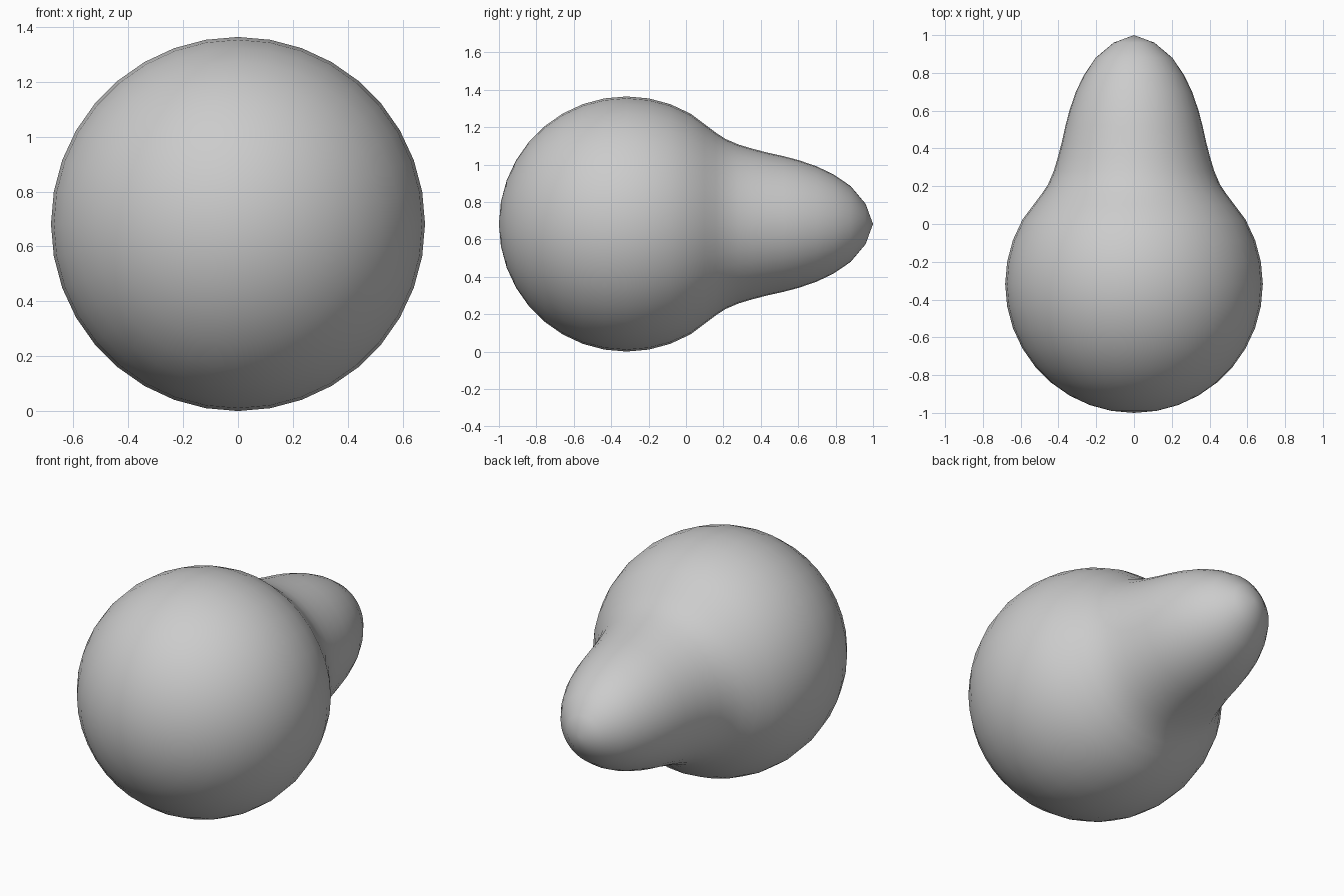
import bpy, bmesh, math

if "Cube" in bpy.data.objects:
    bpy.data.objects.remove(bpy.data.objects["Cube"])

SEGMENTS = 36
CENTRE_Y, CENTRE_Z, RADIUS = -0.318, 0.682, 0.682

# Round body: arc from the front pole to where the neck begins
profile = [(CENTRE_Y - RADIUS * math.cos(math.radians(a)), RADIUS * math.sin(math.radians(a)))
           for a in range(0, 121, 10)]
# Concave neck and narrow tip: (y, radius)
profile += [(0.10, 0.533), (0.16, 0.488), (0.21, 0.455), (0.28, 0.425), (0.35, 0.404),
            (0.43, 0.383), (0.52, 0.363), (0.60, 0.342), (0.70, 0.308), (0.79, 0.264),
            (0.88, 0.203), (0.96, 0.108), (1.0, 0.0)]

# Spin the profile around the front-to-back axis
bm = bmesh.new()
verts = [bm.verts.new((0, y, CENTRE_Z + r)) for y, r in profile]
edges = [bm.edges.new(pair) for pair in zip(verts, verts[1:])]
bmesh.ops.spin(bm, geom=verts + edges, cent=(0, 0, CENTRE_Z), axis=(0, 1, 0),
               angle=math.tau, steps=SEGMENTS, use_merge=False)
bmesh.ops.remove_doubles(bm, verts=bm.verts, dist=0.0005)
bmesh.ops.recalc_face_normals(bm, faces=bm.faces)

mesh = bpy.data.meshes.new("pear_body")
bm.to_mesh(mesh)
bm.free()
body = bpy.data.objects.new("pear_body", mesh)
bpy.context.collection.objects.link(body)

# Plain grey surface
grey = bpy.data.materials.new("plain grey")
grey.diffuse_color = (0.6, 0.6, 0.6, 1)
grey.use_nodes = True
grey.node_tree.nodes["Principled BSDF"].inputs["Base Color"].default_value = grey.diffuse_color
mesh.materials.append(grey)

# Smooth shading
bpy.context.view_layer.objects.active = body
body.select_set(True)
bpy.ops.object.shade_smooth_by_angle(angle=math.radians(35))
